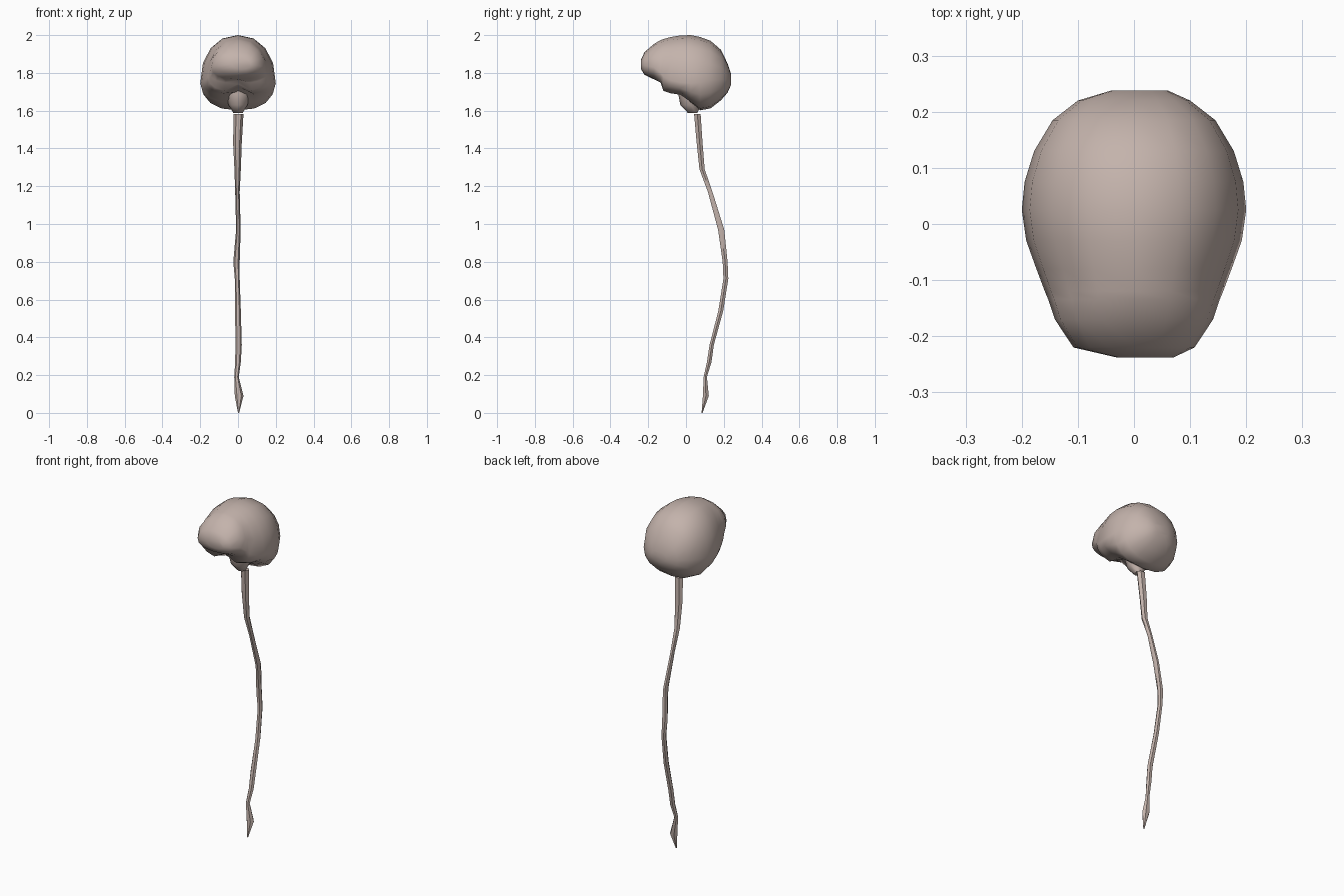
import bpy, bmesh, math

mat = bpy.data.materials.new("tissue")
mat.diffuse_color = (0.55, 0.45, 0.41, 1)


def loft(name, rings, angle):
    """Skin a list of closed rings, with fan caps at both ends."""
    bm = bmesh.new()
    vs = [[bm.verts.new(p) for p in r] for r in rings]
    n = len(vs[0])
    for a, b in zip(vs, vs[1:]):
        for i in range(n):
            j = (i + 1) % n
            bm.faces.new((a[i], a[j], b[j], b[i]))
    bm.faces.new(vs[0])
    bm.faces.new(vs[-1])
    bmesh.ops.recalc_face_normals(bm, faces=bm.faces)
    me = bpy.data.meshes.new(name)
    bm.to_mesh(me)
    bm.free()
    me.materials.append(mat)
    ob = bpy.data.objects.new(name, me)
    bpy.context.collection.objects.link(ob)
    bpy.ops.object.select_all(action='DESELECT')
    ob.select_set(True)
    bpy.context.view_layer.objects.active = ob
    bpy.ops.object.shade_smooth_by_angle(angle=math.radians(angle))
    return ob


# Brain: stations front to back
# (y, x centre, half width, top z, widest z, bottom z, underside groove)
stations = [
    (-0.238, 0.02, 0.05, 1.870, 1.845, 1.820, 0.0),
    (-0.220, 0.00, 0.108, 1.910, 1.840, 1.790, 0.0),
    (-0.170, 0.00, 0.141, 1.953, 1.830, 1.766, 0.0),
    (-0.134, 0.00, 0.153, 1.974, 1.800, 1.745, 0.015),
    (-0.120, 0.00, 0.159, 1.979, 1.780, 1.700, 0.04),
    (-0.080, 0.00, 0.174, 1.990, 1.760, 1.687, 0.04),
    (-0.030, 0.00, 0.192, 1.998, 1.750, 1.680, 0.02),
    (0.025, 0.00, 0.200, 2.000, 1.745, 1.640, 0.0),
    (0.075, 0.00, 0.195, 1.990, 1.750, 1.602, 0.0),
    (0.130, 0.00, 0.178, 1.970, 1.760, 1.612, 0.0),
    (0.185, 0.00, 0.145, 1.922, 1.765, 1.655, 0.0),
    (0.220, 0.00, 0.100, 1.850, 1.765, 1.695, 0.0),
    (0.238, 0.01, 0.050, 1.795, 1.765, 1.735, 0.0),
]


def brain_ring(y, cx, w, top, mid, bot, groove, n=16):
    ring = []
    for i in range(n):
        a = 2 * math.pi * i / n
        c, s = math.cos(a), math.sin(a)
        e = 0.92 if s >= 0 else 0.85
        x = math.copysign(abs(c) ** e, c)
        h = math.copysign(abs(s) ** e, s)
        z = mid + h * (top - mid if s >= 0 else mid - bot)
        if s < -0.95:
            z += groove
        ring.append((cx + w * x, y, z))
    return ring


loft("brain", [brain_ring(*s) for s in stations], 60)


def tube(name, path, sides, angle):
    """Horizontal elliptical rings: (x, y, z, x radius, y radius)."""
    rings = [[(x + rx * math.cos(2 * math.pi * i / sides),
               y + ry * math.sin(2 * math.pi * i / sides), z)
              for i in range(sides)] for x, y, z, rx, ry in path]
    return loft(name, rings, angle)


# Brain stem bulge under the brain
tube("brain_stem", [
    (0, 0.02, 1.75, 0.07, 0.06),
    (0, 0.02, 1.685, 0.065, 0.06),
    (0, 0.025, 1.63, 0.05, 0.055),
    (0, 0.035, 1.588, 0.025, 0.025),
], 8, 60)

# Spinal cord, ending in a pointed tip
tube("spinal_cord", [
    (0.003, 0.060, 1.582, 0.026, 0.020),
    (-0.003, 0.072, 1.43, 0.023, 0.018),
    (-0.002, 0.085, 1.29, 0.017, 0.016),
    (-0.003, 0.128, 1.17, 0.012, 0.014),
    (0.002, 0.186, 0.97, 0.012, 0.019),
    (-0.008, 0.207, 0.80, 0.017, 0.015),
    (-0.004, 0.211, 0.71, 0.013, 0.015),
    (0.000, 0.184, 0.54, 0.015, 0.015),
    (0.003, 0.136, 0.36, 0.017, 0.013),
    (0.000, 0.123, 0.27, 0.015, 0.014),
    (-0.008, 0.102, 0.19, 0.012, 0.010),
    (0.006, 0.105, 0.09, 0.023, 0.018),
    (0.003, 0.085, 0.00, 0.003, 0.003),
], 6, 50)
